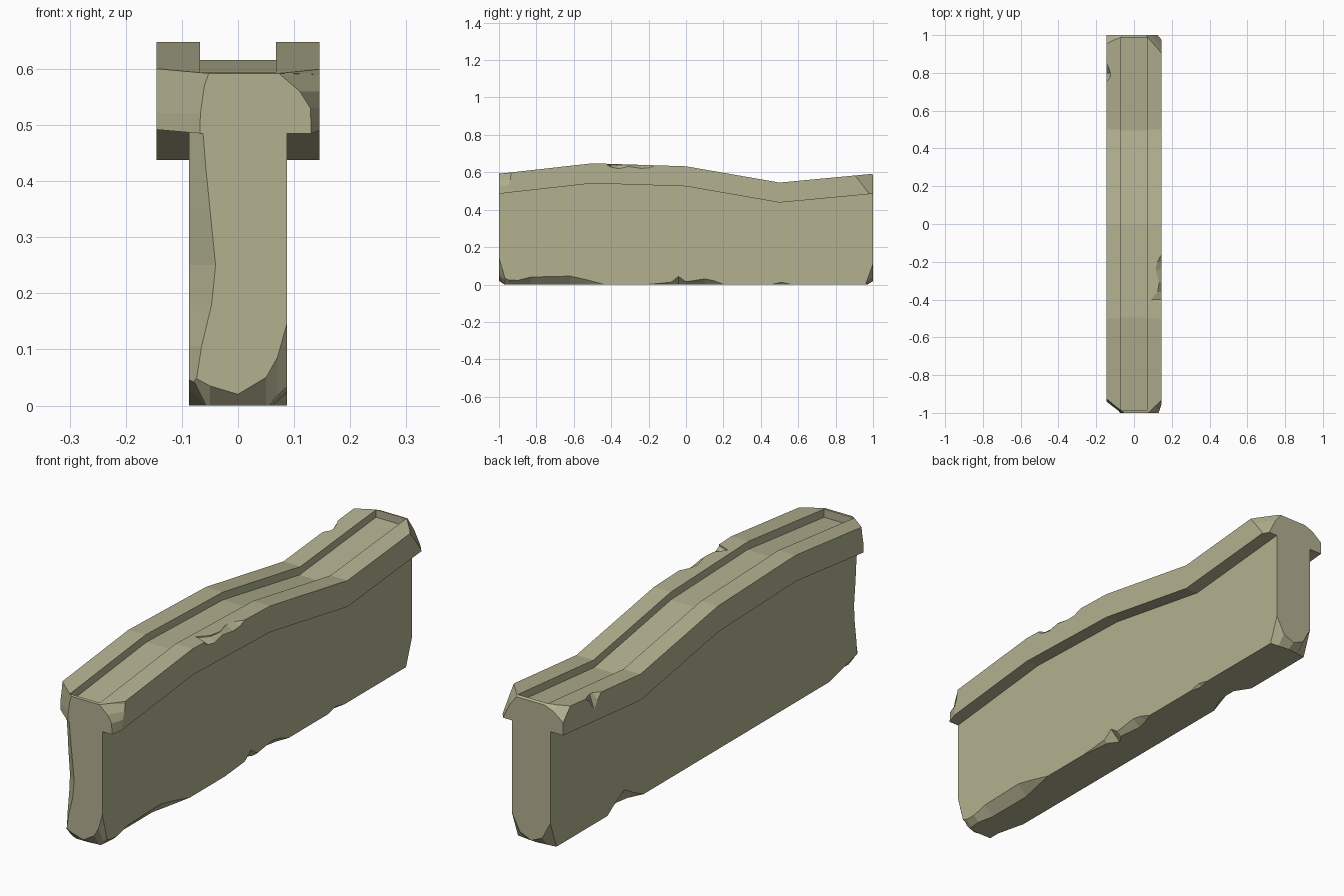
import bpy, bmesh
from mathutils import Vector

if "Cube" in bpy.data.objects:
    bpy.data.objects.remove(bpy.data.objects["Cube"])

V = Vector
X, Y, Z = V((1, 0, 0)), V((0, 1, 0)), V((0, 0, 1))
# Top ridge height along the length
RIDGE = [(-1, .592), (-.5, .648), (0, .632), (.5, .545), (1, .592)]
stone = bpy.data.materials.new("stone")
stone.diffuse_color = (.45, .44, .28, 1)
stone.use_nodes = True
stone.node_tree.nodes["Principled BSDF"].inputs["Base Color"].default_value = stone.diffuse_color


def loft(name, rings):
    """Closed flat-faced solid through a list of equal-length rings."""
    bm = bmesh.new()
    vs = [[bm.verts.new(p) for p in r] for r in rings]
    n = len(vs[0])
    for a, b in zip(vs, vs[1:]):
        for i in range(n):
            j = (i + 1) % n
            bm.faces.new((a[i], a[j], b[j], b[i]))
    bm.faces.new(vs[0][::-1])
    bm.faces.new(vs[-1])
    bmesh.ops.recalc_face_normals(bm, faces=bm.faces)
    me = bpy.data.meshes.new(name)
    bm.to_mesh(me)
    bm.free()
    ob = bpy.data.objects.new(name, me)
    bpy.context.collection.objects.link(ob)
    return ob


def chip(origin, run, a, b, stations):
    """Bevel-like cutter along an edge; stations are (distance, depth a, depth b)."""
    e = .03
    rings = []
    for t, da, db in stations:
        o = V(origin) + run * t
        rings.append([o - a * e - b * e, o + a * da - b * e, o + a * da,
                      o + b * db, o + b * db - a * e])
    return loft("chip_cutter", rings)


def carve(ob, cutters):
    for c in cutters:
        c.hide_render = True
        m = ob.modifiers.new("cut", 'BOOLEAN')
        m.operation, m.solver, m.object = 'DIFFERENCE', 'EXACT', c
    dg = bpy.context.evaluated_depsgraph_get()
    me = bpy.data.meshes.new_from_object(ob.evaluated_get(dg))
    ob.modifiers.clear()
    ob.data = me
    me.materials.clear()
    me.materials.append(stone)
    for c in cutters:
        bpy.data.objects.remove(c)


def box_ring(y, w, z0, z1):
    return [(-w, y, z0), (w, y, z0), (w, y, z1), (-w, y, z1)]


# Wall slab
wall = loft("wall_slab", [box_ring(y, .087, 0, h - .107) for y, h in RIDGE])
W, s = .087, .001
carve(wall, [
    # rounded lower ends
    chip((0, -1, 0), X, Z, Y, [(-.12, .07, .035), (-.087, .055, .035), (-.05, .035, .03),
                               (0, .02, .03), (.05, .05, .035), (.07, .085, .04), (.087, .145, .04), (.12, .19, .04)]),
    chip((0, 1, 0), X, Z, -Y, [(-.12, .16, .04), (-.087, .11, .04), (-.05, .04, .035),
                               (0, .018, .03), (.05, .04, .035), (.087, .11, .04), (.12, .16, .04)]),
    # worn front left edge
    chip((-W, -1, 0), Z, X, Y, [(.04, .012, .02), (.105, .022, .025), (.18, .04, .035), (.25, .047, .04),
                                (.35, .037, .03), (.42, .03, .025), (.52, .022, .015)]),
    # broken lower right edge
    chip((W, 0, 0), Y, Z, -X, [(-1.03, .06, .04), (-.95, .025, .03), (-.9, .022, .025), (-.83, .04, .04),
                               (-.62, .045, .04), (-.53, .025, .02), (-.44, s, s)]),
    chip((W, 0, 0), Y, Z, -X, [(-.2, s, s), (-.08, .012, .015), (-.04, .043, .045), (0, .015, .02),
                               (.1, .03, .03), (.15, .02, .02), (.2, s, s)]),
    chip((W, 0, 0), Y, Z, -X, [(.46, s, s), (.51, .012, .012), (.56, s, s)]),
    # notch in lower left edge
    chip((-W, 0, 0), Y, Z, X, [(.4, s, s), (.46, .03, .03), (.52, .065, .04), (.57, .04, .04), (.63, s, s)]),
    chip((-W, 0, 0), Y, Z, X, [(-1.03, .06, .03), (-.92, .03, .03), (-.8, s, s)]),
])

# Coping cap
cap = loft("coping_cap", [box_ring(y, .145, h - .107, h) for y, h in RIDGE])
C, T = .145, .592
# Channel along the top of the cap, closed by a thin lip at each end
channel = loft("channel_cutter", [box_ring(y * .988, .068, h - .032, h + .05) for y, h in RIDGE])
carve(cap, [
    channel,
    # front corners
    chip((-C, -1, 0), Z, X, Y, [(.42, .075, .06), (.52, .078, .06), (.57, .085, .07), (.64, .11, .08)]),
    chip((C, -1, 0), Z, -X, Y, [(.42, .012, .04), (.53, .016, .05), (.56, .035, .06), (.59, .07, .065), (.64, .12, .07)]),
    # back corners
    chip((C, 1, 0), Z, -X, -Y, [(.44, .015, .015), (.49, .02, .025), (.55, .05, .07), (.6, .09, .11), (.65, .12, .14)]),
    chip((0, 1, T), X, -Z, -Y, [(-.18, .08, .065), (-.145, .055, .05), (-.1, .02, .025),
                                (-.06, .005, .01), (.06, .005, .01), (.18, .005, .01)]),
    # chips in the upper edges
    chip((C, 0, .639), Y, -Z, -X, [(-.42, s, s), (-.4, .012, .055), (-.36, .02, .02), (-.31, .008, .012),
                                   (-.24, .018, .03), (-.2, .016, .022), (-.16, s, s)]),
    chip((-C, 0, .573), Y, -Z, X, [(.75, s, s), (.78, .03, .022), (.8, .06, .02), (.83, .012, .01), (.85, s, s)]),
])
